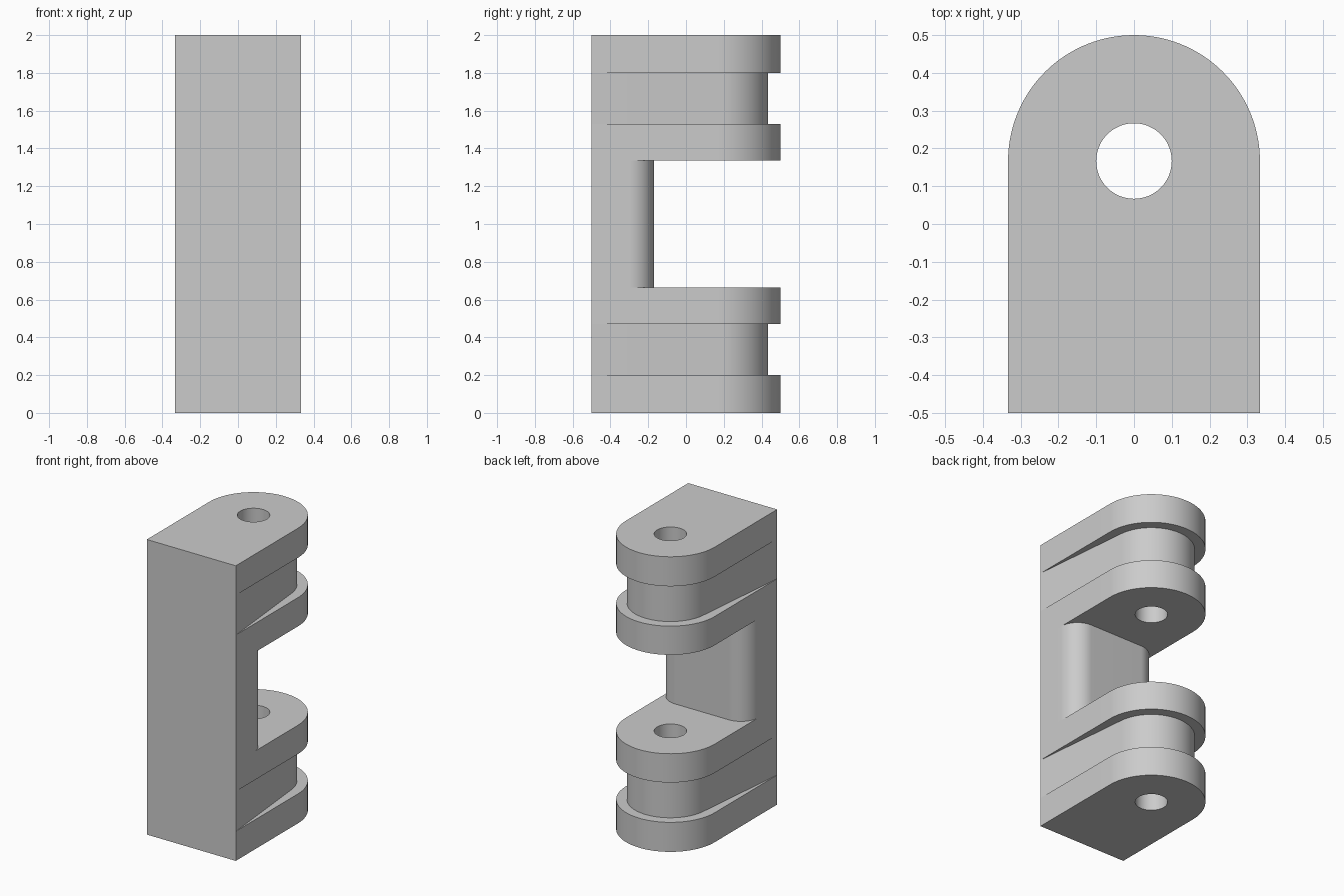
import bpy, bmesh
from math import sin, cos, pi, acos, atan2, hypot, radians

cube = bpy.data.objects.get("Cube")
if cube:
    bpy.data.objects.remove(cube)

HALF = 1 / 3       # half width, and radius of the rounded end
PIN_Y = 1 / 6      # centre of the rounded end and the bore
FRONT = -0.5
SEGS = 64


def corners_plus(curve):
    """Close a curve with the two square front corners."""
    return [(HALF, FRONT)] + curve + [(-HALF, FRONT)]


def rounded_end(radius, start):
    """Arc around the pin axis from the start angle to its mirror."""
    angles = [start + (pi - 2 * start) * i / (SEGS - 1) for i in range(SEGS)]
    return corners_plus([(radius * cos(a), PIN_Y + radius * sin(a)) for a in angles])


def filleted_back(back, radius):
    """Short block with two rounded back corners."""
    n = SEGS // 2
    arc = [i / (n - 1) * pi / 2 for i in range(n)]
    right = [(HALF - radius + radius * cos(a), back - radius + radius * sin(a)) for a in arc]
    return corners_plus(right + [(-x, y) for x, y in reversed(right)])


# Cross-sections: full lug, groove tapering to the front corners, thin web
NECK = 0.267
dx, dy = HALF, FRONT - PIN_Y
tangent = atan2(dy, dx) + acos(NECK / hypot(dx, dy))
lug = rounded_end(HALF, 0)
groove = rounded_end(NECK, tangent)
web = filleted_back(-0.17, 0.133)

# Stack of sections, mirrored about mid height
lower = [(lug, 0, 0.2), (groove, 0.2, 0.47), (lug, 0.47, 0.665)]
upper = [(p, 2 - b, 2 - a) for p, a, b in reversed(lower)]
layers = lower + [(web, 0.665, 1.335)] + upper

bm = bmesh.new()
rings = [[bm.verts.new((x, y, z)) for x, y in p] for p, a, b in layers for z in (a, b)]
for r0, r1 in zip(rings, rings[1:]):
    for i in range(len(r0)):
        j = (i + 1) % len(r0)
        bm.faces.new((r0[i], r0[j], r1[j], r1[i]))
bm.faces.new(list(reversed(rings[0])))
bm.faces.new(rings[-1])
bmesh.ops.remove_doubles(bm, verts=bm.verts, dist=1e-5)
bmesh.ops.dissolve_limit(bm, angle_limit=radians(0.3), verts=bm.verts, edges=bm.edges)
bmesh.ops.recalc_face_normals(bm, faces=bm.faces)
mesh = bpy.data.meshes.new("hinge_bracket")
bm.to_mesh(mesh)
bm.free()
bracket = bpy.data.objects.new("hinge_bracket", mesh)
bpy.context.collection.objects.link(bracket)

# Plain grey finish
grey = bpy.data.materials.new("plain grey")
grey.use_nodes = True
colour = (0.6, 0.6, 0.6, 1)
grey.diffuse_color = colour
grey.node_tree.nodes["Principled BSDF"].inputs["Base Color"].default_value = colour
mesh.materials.append(grey)

# Pin bore through both lugs
bpy.ops.mesh.primitive_cylinder_add(vertices=48, radius=0.1, depth=3, location=(0, PIN_Y, 1))
cutter = bpy.context.object
cutter.name = "bore_cutter"
cutter.hide_render = True
cutter.data.materials.append(grey)
bpy.ops.object.select_all(action='DESELECT')
bracket.select_set(True)
bpy.context.view_layer.objects.active = bracket
bore = bracket.modifiers.new("pin_bore", 'BOOLEAN')
bore.operation = 'DIFFERENCE'
bore.solver = 'EXACT'
bore.object = cutter
bpy.ops.object.modifier_apply(modifier=bore.name)
bpy.data.objects.remove(cutter)
bpy.ops.object.shade_smooth_by_angle(angle=radians(30))
